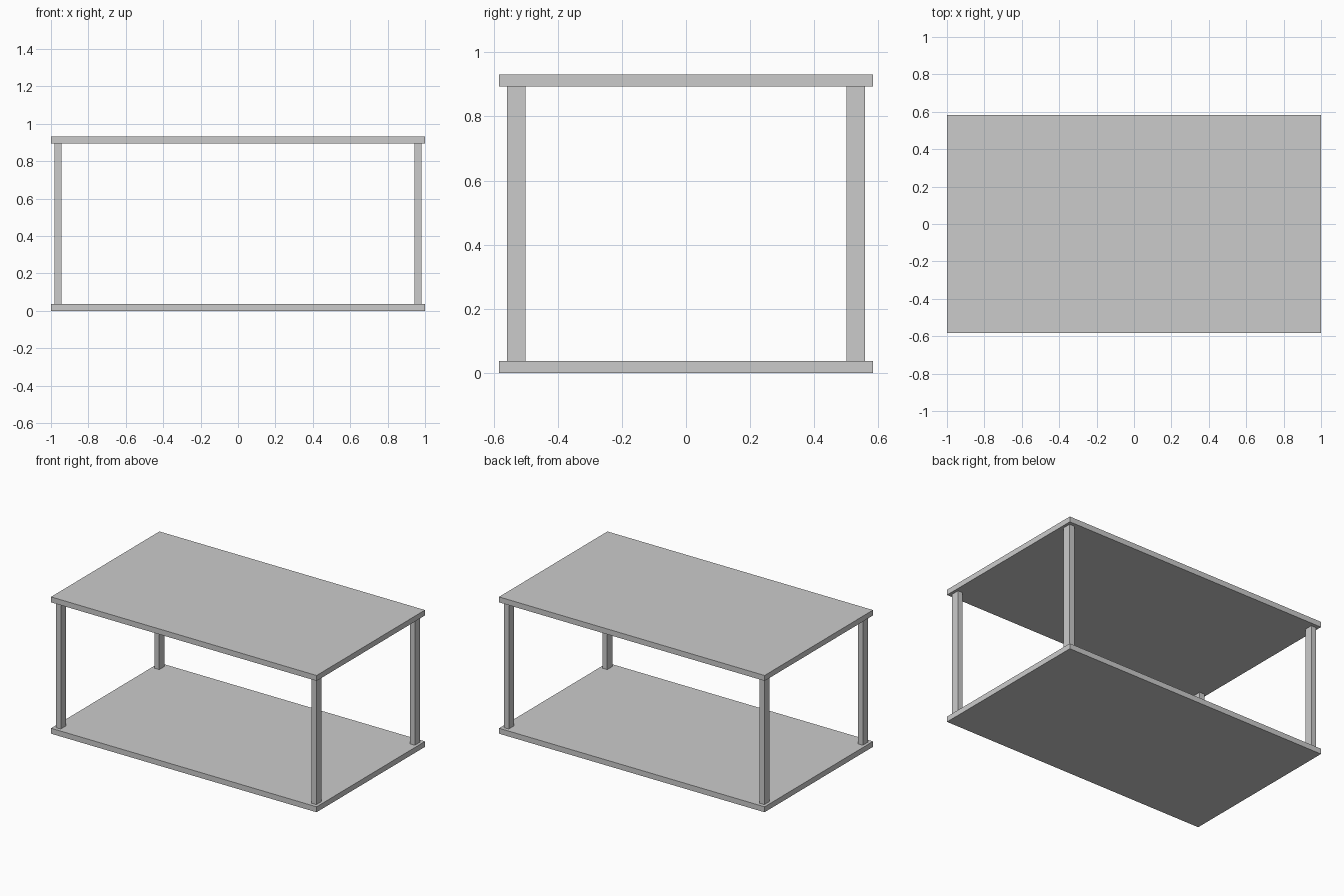
import bpy
import bmesh
from mathutils import Vector

if "Cube" in bpy.data.objects:
    bpy.data.objects.remove(bpy.data.objects["Cube"])


def box(name, lo, hi):
    """Axis-aligned box between two opposite corners, origin at its centre."""
    lo, hi = Vector(lo), Vector(hi)
    size = hi - lo
    bm = bmesh.new()
    bmesh.ops.create_cube(bm, size=1)
    bmesh.ops.scale(bm, vec=size, verts=bm.verts)
    mesh = bpy.data.meshes.new(name)
    bm.to_mesh(mesh)
    bm.free()
    obj = bpy.data.objects.new(name, mesh)
    obj.location = (lo + hi) / 2
    bpy.context.collection.objects.link(obj)
    return obj


HALF_X, HALF_Y = 1.0, 0.583
HEIGHT, THICK = 0.931, 0.037

# Two identical boards
box("bottom_shelf", (-HALF_X, -HALF_Y, 0), (HALF_X, HALF_Y, THICK))
box("top_shelf", (-HALF_X, -HALF_Y, HEIGHT - THICK), (HALF_X, HALF_Y, HEIGHT))

# Four corner posts between the boards
POST_X, POST_Y = (0.944, 0.981), (0.501, 0.558)
for side, sx in (("left", -1), ("right", 1)):
    for end, sy in (("front", -1), ("back", 1)):
        xs = sorted(sx * v for v in POST_X)
        ys = sorted(sy * v for v in POST_Y)
        box(f"{end}_{side}_post", (xs[0], ys[0], THICK), (xs[1], ys[1], HEIGHT - THICK))
